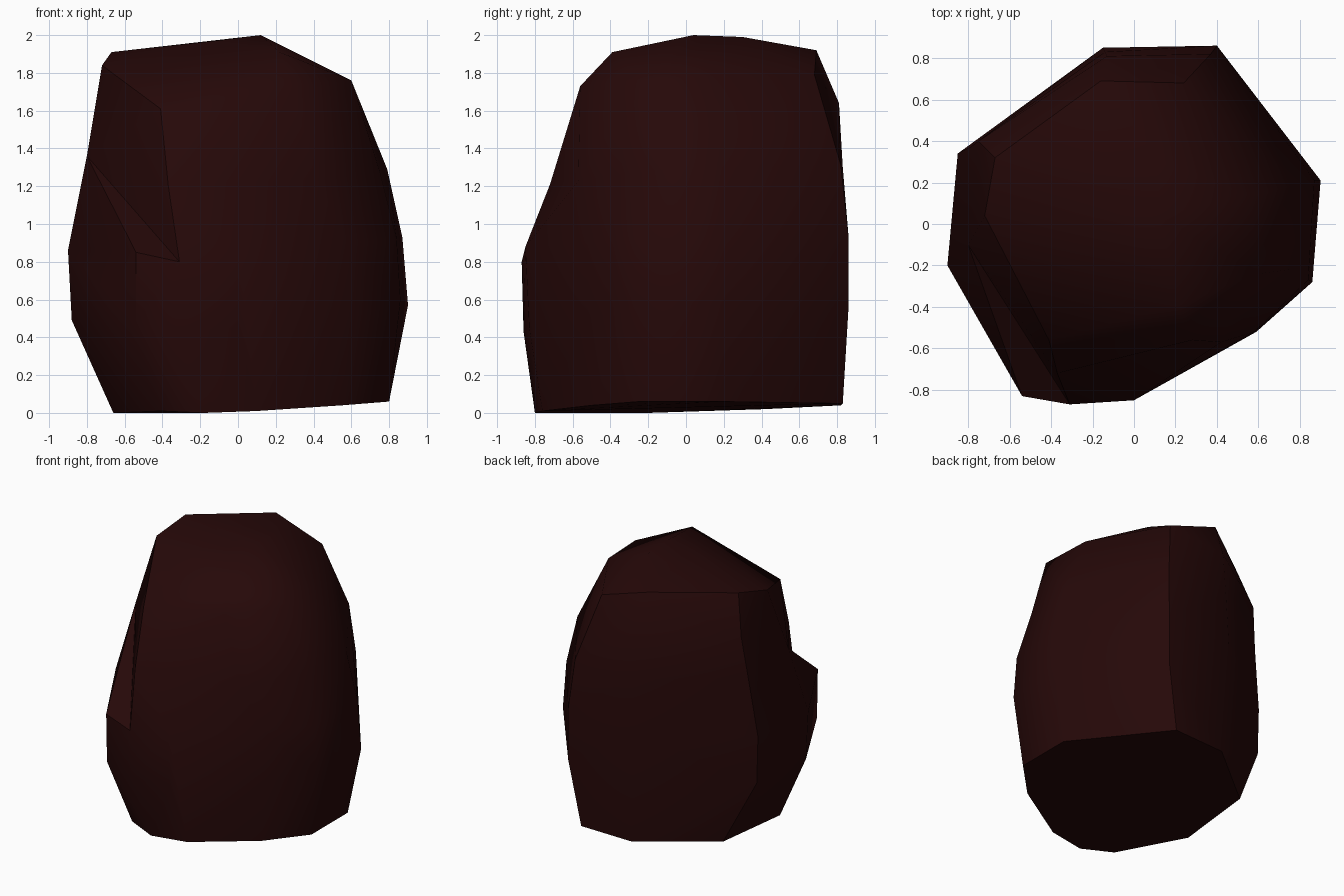
import bpy
import bmesh
import math
from mathutils import Vector

default_cube = bpy.data.objects.get("Cube")
if default_cube:
    bpy.data.objects.remove(default_cube, do_unlink=True)


def flat_material(name, colour):
    material = bpy.data.materials.new(name)
    material.use_nodes = True
    material.diffuse_color = colour
    shader = next(n for n in material.node_tree.nodes if n.type == 'BSDF_PRINCIPLED')
    shader.inputs["Base Color"].default_value = colour
    shader.inputs["Roughness"].default_value = 0.9
    return material


# Crease that runs around the stone where the upper block meets the ledge
ridge_foot = (-.37, -.72, 1.21)
crease = [(.37, .82, 1.31), (-.14, .83, 1.3), (-.79, .37, 1.3), (-.8, -.1, 1.36),
          ridge_foot, (.42, -.57, 1.23), (.75, -.22, 1.28), (.79, .19, 1.29)]

# Corner ribs of the wide lower body, each from the ground upwards
ledge_corner = (-.54, -.83, .85)
lower_ribs = {
    "back_left": [(.31, .83, .05), (.4, .86, .55), (.4, .86, .94)],
    "back_right": [(-.11, .82, .04), (-.15, .85, .9)],
    "side_right": [(-.61, .42, .02), (-.84, .34, .5), (-.85, .34, .86)],
    "front_right": [(-.66, -.2, 0), (-.88, -.2, .49), (-.9, -.2, .86)],
    "ledge": [(-.41, -.7, .01), (-.54, -.82, .48), ledge_corner],
    "front": [(-.18, -.8, 0), (-.31, -.86, .43), (-.31, -.87, .8)],
    "front_left": [(.1, -.76, .01), (0, -.83, .45), (0, -.85, .88)],
    "side_front": [(.55, -.5, .04), (.59, -.52, .5), (.58, -.52, .9)],
    "side_middle": [(.8, -.25, .06), (.86, -.28, .6), (.84, -.27, .92)],
    "side_back": [(.8, .19, .06), (.9, .21, .57), (.87, .21, .93)],
}

# Rim of the upper block and the low crown on top
rim = [(.24, .68, 1.79), (-.13, .81, 1.64), (-.16, .69, 1.92), (-.75, .4, 1.62), (-.67, .32, 1.91),
       (-.72, .04, 1.84), (-.41, -.56, 1.61), (.28, -.56, 1.73), (.6, -.24, 1.76), (.56, .14, 1.78)]
crown = [(-.12, .05, 1.97), (.12, .04, 2), (.12, .3, 1.99), (.22, -.39, 1.91)]


def add_shell(bm, points):
    """Wrap the points and the crease, leaving the shell open at the crease."""
    ring = [bm.verts.new(p) for p in crease]
    verts = ring + [bm.verts.new(p) for p in points]
    bmesh.ops.convex_hull(bm, input=verts)
    lids = [f for f in bm.faces if all(v in ring for v in f.verts)]
    bmesh.ops.delete(bm, geom=lids, context='FACES')
    loose = [v for v in verts if v.is_valid and not v.link_faces]
    bmesh.ops.delete(bm, geom=loose, context='VERTS')


def nearest_vertex(bm, point):
    return min(bm.verts, key=lambda v: (v.co - Vector(point)).length)


# Lower body and upper block share the crease
bm = bmesh.new()
add_shell(bm, [p for rib in lower_ribs.values() for p in rib])
add_shell(bm, rim + crown)
bmesh.ops.remove_doubles(bm, verts=list(bm.verts), dist=.001)
bmesh.ops.holes_fill(bm, edges=[e for e in bm.edges if e.is_boundary], sides=0)
bmesh.ops.triangulate(bm, faces=list(bm.faces))

# Merge nearly coplanar triangles into broad facets
bmesh.ops.recalc_face_normals(bm, faces=list(bm.faces))
bmesh.ops.dissolve_limit(bm, angle_limit=math.radians(1),
                         verts=list(bm.verts), edges=list(bm.edges))
bmesh.ops.triangulate(bm, faces=list(bm.faces))

# Turn the ledge edge so a valley runs under the ridge
ledge_edge = bm.edges.get((nearest_vertex(bm, ridge_foot), nearest_vertex(bm, ledge_corner)))
if ledge_edge:
    bmesh.ops.rotate_edges(bm, edges=[ledge_edge], use_ccw=False)
bmesh.ops.recalc_face_normals(bm, faces=list(bm.faces))

mesh = bpy.data.meshes.new("boulder")
bm.to_mesh(mesh)
bm.free()
mesh.materials.append(flat_material("dark maroon stone", (.019, .0025, .0025, 1)))

boulder = bpy.data.objects.new("boulder", mesh)
bpy.context.collection.objects.link(boulder)

# Soft shading with the hard breaks kept sharp
bpy.ops.object.select_all(action='DESELECT')
boulder.select_set(True)
bpy.context.view_layer.objects.active = boulder
bpy.ops.object.shade_smooth_by_angle(angle=math.radians(42))
